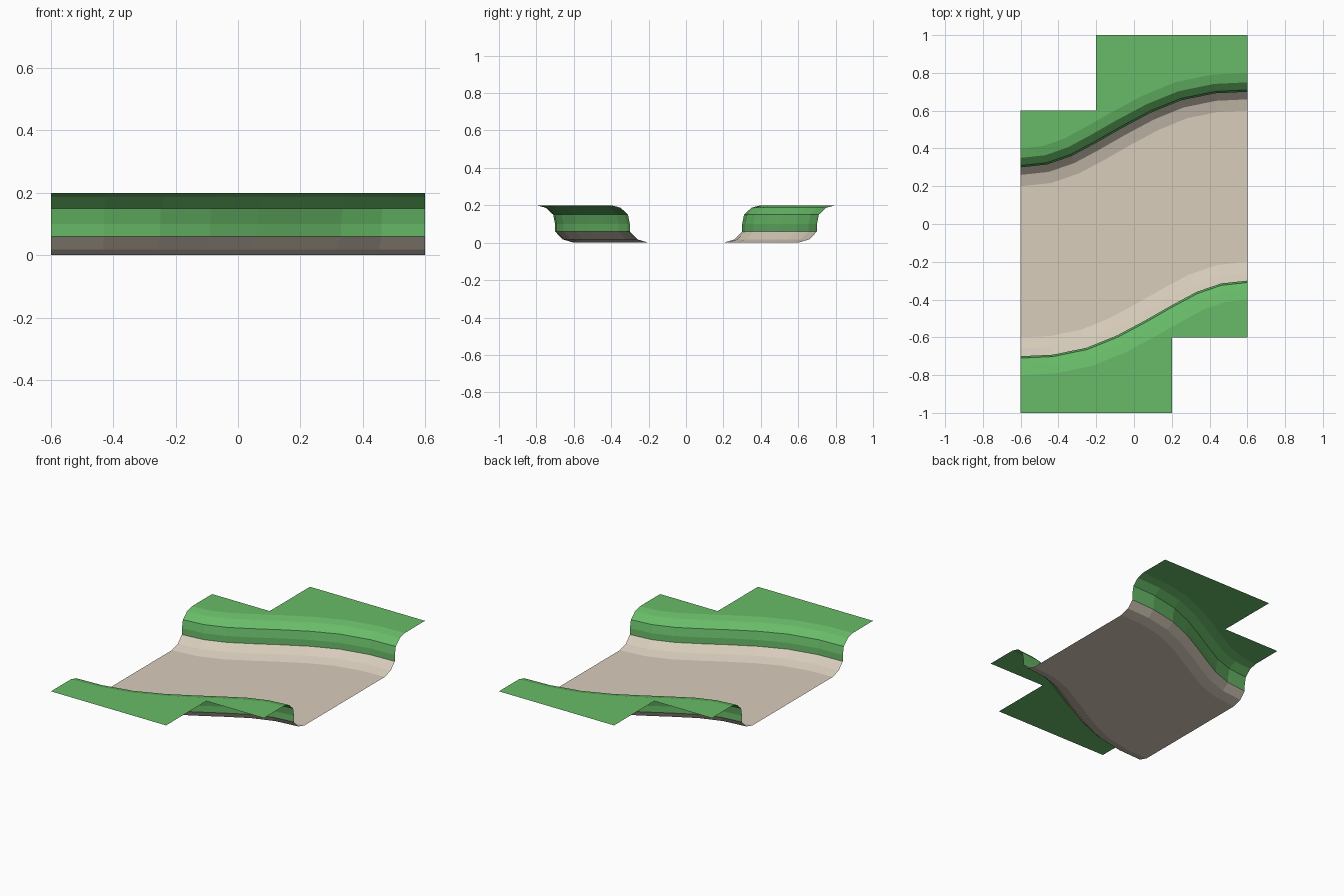
import bpy, bmesh
from mathutils import Vector

if "Cube" in bpy.data.objects:
    bpy.data.objects.remove(bpy.data.objects["Cube"])

# Line of the water's edge on the +y side; the other bank is this turned 180 degrees
EDGE = [Vector(p) for p in [(-.6, .3), (-.46, .315), (-.33, .36), (-.2, .43), (-.06, .51),
                            (.09, .59), (.25, .655), (.43, .692), (.6, .7)]]
# Bank section: (offset away from the bed, height)
BED_LIP = [(-.1, 0), (-.04, .018), (0, .06)]
GRASS_LIP = [(0, .06), (0, .1), (.01, .15), (.05, .187), (.1, .2)]


def outward(i):
    if i in (0, len(EDGE) - 1):
        return Vector((0, 1))
    t = (EDGE[i + 1] - EDGE[i - 1]).normalized()
    return Vector((-t.y, t.x))


def row(offset, z):
    return [(*(p + outward(i) * offset), z) for i, p in enumerate(EDGE)]


def turn(points, s):
    return [(x * s, y * s, z) for x, y, z in points]


def add_face(bm, points):
    bm.faces.new([bm.verts.new(p) for p in points])


def add_lip(bm, section, s):
    rows = [turn(row(*c), s) for c in section]
    for lo, hi in zip(rows, rows[1:]):
        for i in range(len(EDGE) - 1):
            add_face(bm, [lo[i], lo[i + 1], hi[i + 1], hi[i]])


def finish(bm, name, color):
    bmesh.ops.remove_doubles(bm, verts=bm.verts, dist=1e-4)
    me = bpy.data.meshes.new(name)
    bm.to_mesh(me)
    bm.free()
    mat = bpy.data.materials.new(name + "_material")
    mat.diffuse_color = color
    mat.use_nodes = True
    mat.node_tree.nodes["Principled BSDF"].inputs["Base Color"].default_value = mat.diffuse_color
    me.materials.append(mat)
    bpy.context.collection.objects.link(bpy.data.objects.new(name, me))


# Stream bed: flat floor with a curved lip on both sides
bm = bmesh.new()
shore = row(*BED_LIP[0])
add_face(bm, turn(shore, -1)[::-1] + shore[::-1])
for s in (1, -1):
    add_lip(bm, BED_LIP, s)
finish(bm, "stream_bed", (.69, .61, .5, 1))

# Grass banks: rounded lip plus stepped flat top
for s, name in ((1, "back_grass_bank"), (-1, "front_grass_bank")):
    bm = bmesh.new()
    add_lip(bm, GRASS_LIP, s)
    corners = [(.6, 1, .2), (-.2, 1, .2), (-.2, .6, .2), (-.6, .6, .2)]
    add_face(bm, turn(row(*GRASS_LIP[-1]) + corners, s))
    finish(bm, name, (.14, .5, .14, 1))

# The bed outline runs left to right along the front, then back: keep its floor facing up
bed = bpy.data.objects["stream_bed"].data
for poly in bed.polygons:
    if poly.normal.z < -.01:
        poly.flip()
